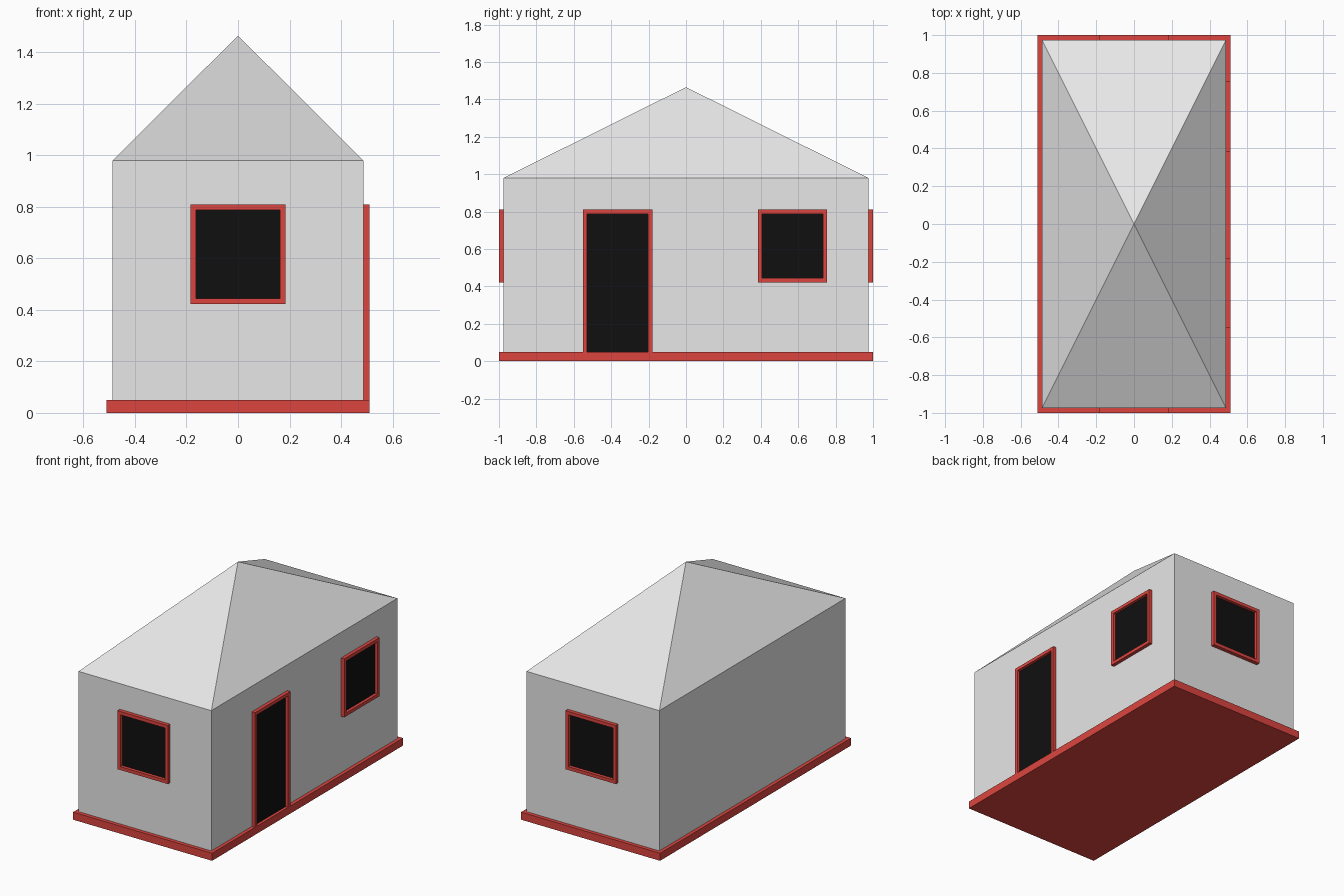
import bpy, bmesh
from math import pi
from mathutils import Matrix

old = bpy.data.objects.get("Cube")
if old:
    bpy.data.objects.remove(old, do_unlink=True)

HALF_X, HALF_Y = 0.487, 0.975      # wall faces
BASE_X, BASE_Y = 0.51, 1.0         # plinth and outer trim faces
FLOOR, EAVES, PEAK = 0.05, 0.98, 1.465
TRIM = 0.022


def material(name, colour):
    mat = bpy.data.materials.new(name)
    mat.use_nodes = True
    mat.diffuse_color = (*colour, 1)
    shader = mat.node_tree.nodes["Principled BSDF"]
    shader.inputs["Base Color"].default_value = (*colour, 1)
    shader.inputs["Roughness"].default_value = 0.8
    return mat


white = material("white plaster", (0.8, 0.8, 0.8))
red = material("red trim", (0.72, 0.06, 0.05))
black = material("black glass", (0.005, 0.005, 0.005))


def finish(name, bm, mat):
    bmesh.ops.recalc_face_normals(bm, faces=bm.faces)
    mesh = bpy.data.meshes.new(name)
    bm.to_mesh(mesh)
    bm.free()
    mesh.materials.append(mat)
    obj = bpy.data.objects.new(name, mesh)
    bpy.context.collection.objects.link(obj)
    return obj


def box(bm, x, y, z):
    """Add a box spanning the three (low, high) ranges."""
    spans = (x, y, z)
    size = [hi - lo for lo, hi in spans]
    middle = [(hi + lo) / 2 for lo, hi in spans]
    place = Matrix.Translation(middle) @ Matrix.Diagonal((*size, 1))
    return bmesh.ops.create_cube(bm, size=1, matrix=place)["verts"]


def opening(name, side, centre, bottom, top, width, sill=True):
    """Trim frame and dark pane on one wall; side is its turn about z."""
    wall, face = (HALF_X, BASE_X) if side == pi / 2 else (HALF_Y, BASE_Y)
    turn = Matrix.Rotation(side, 4, 'Z')
    left, right = centre - width / 2, centre + width / 2
    in_l, in_r, in_top = left + TRIM, right - TRIM, top - TRIM
    in_bottom = bottom + TRIM if sill else bottom

    # Frame ring, left open at the bottom when there is no sill
    bm = bmesh.new()
    outer = [(left, bottom), (left, top), (right, top), (right, bottom)]
    inner = [(in_l, in_bottom), (in_l, in_top), (in_r, in_top), (in_r, in_bottom)]
    a = [bm.verts.new((u, -wall, v)) for u, v in outer]
    b = [bm.verts.new((u, -wall, v)) for u, v in inner]
    for i in range(4 if sill else 3):
        j = (i + 1) % 4
        bm.faces.new((a[i], a[j], b[j], b[i]))
    new = bmesh.ops.extrude_face_region(bm, geom=bm.faces[:], use_keep_orig=True)
    moved = [g for g in new["geom"] if isinstance(g, bmesh.types.BMVert)]
    bmesh.ops.translate(bm, verts=moved, vec=(0, wall - face, 0))
    bm.transform(turn)
    finish(name + "_frame", bm, red)

    # Pane set back inside the frame
    bm = bmesh.new()
    box(bm, (in_l, in_r), (-wall - 0.004, -wall + 0.002), (in_bottom, in_top))
    bm.transform(turn)
    finish(name + "_pane", bm, black)


# Plinth
bm = bmesh.new()
box(bm, (-BASE_X, BASE_X), (-BASE_Y, BASE_Y), (0, FLOOR))
finish("plinth", bm, red)

# Walls
bm = bmesh.new()
box(bm, (-HALF_X, HALF_X), (-HALF_Y, HALF_Y), (FLOOR, EAVES))
top = [f for f in bm.faces if f.calc_center_median().z > EAVES - 0.01]
bmesh.ops.delete(bm, geom=top, context='FACES_ONLY')
finish("walls", bm, white)

# Pyramid roof, flush with the walls
bm = bmesh.new()
corners = [bm.verts.new((sx * HALF_X, sy * HALF_Y, EAVES))
           for sx, sy in ((-1, -1), (1, -1), (1, 1), (-1, 1))]
peak = bm.verts.new((0, 0, PEAK))
for i in range(4):
    bm.faces.new((corners[i], corners[(i + 1) % 4], peak))
bm.faces.new(corners)
finish("roof", bm, white)

# Windows and door
opening("front_window", 0, 0, 0.422, 0.81, 0.37)
opening("back_window", pi, 0, 0.422, 0.81, 0.37)
opening("left_window", pi / 2, 0.57, 0.422, 0.81, 0.37)
opening("left_door", pi / 2, -0.365, FLOOR, 0.81, 0.37, sill=False)
